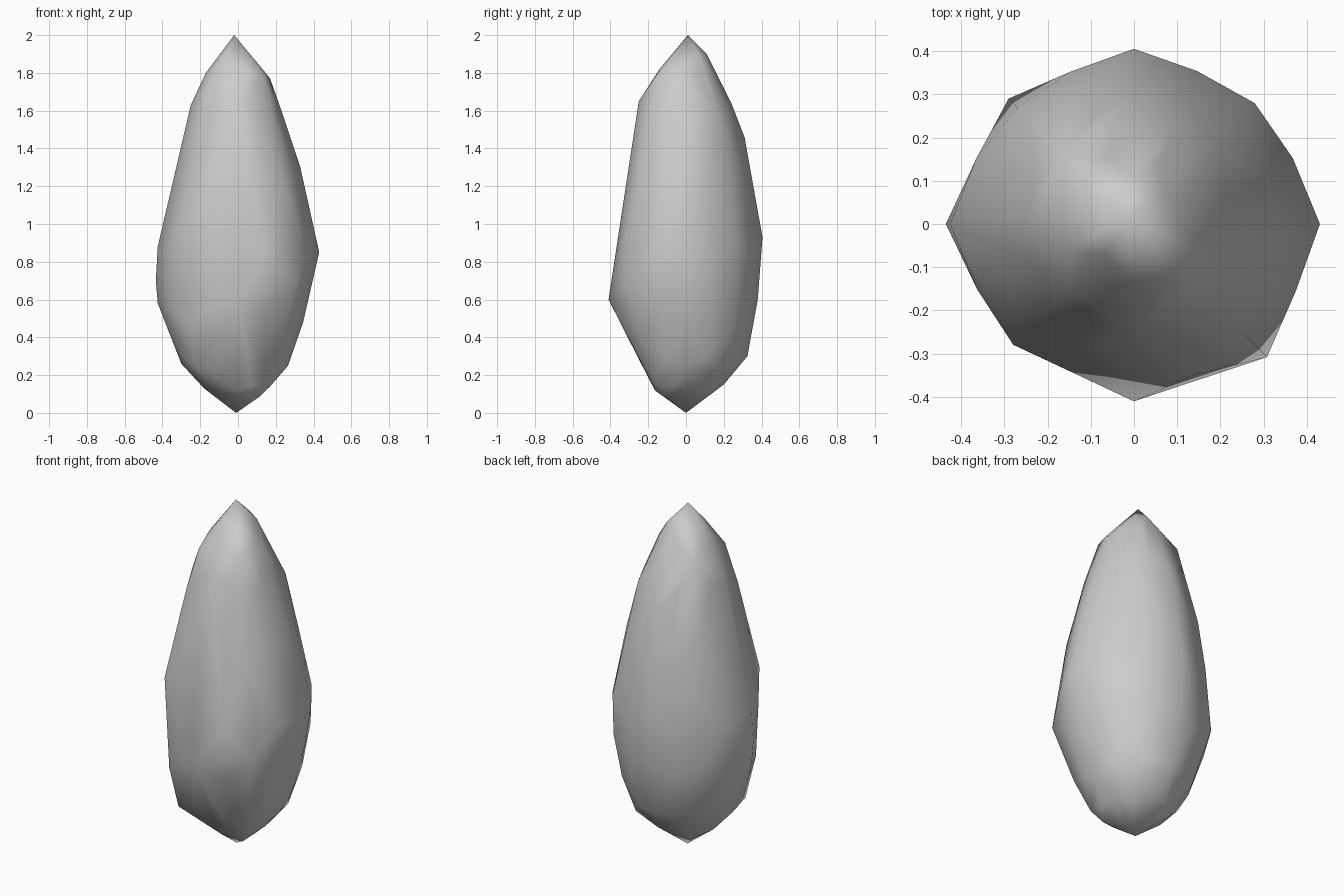
import bpy, bmesh, math

if "Cube" in bpy.data.objects:
    bpy.data.objects.remove(bpy.data.objects["Cube"])

# Facet ridges: (radius, height) breakpoints for 8 compass directions, from +x anticlockwise
RIDGES = [
    [(.17, .14), (.265, .25), (.345, .48), (.43, .85), (.33, 1.3), (.23, 1.6), (.17, 1.77)],          # right
    [(.15, .11), (.27, .21), (.345, .42), (.39, .67), (.395, .9), (.32, 1.26), (.255, 1.56), (.1, 1.89)],  # back right
    [(.2, .15), (.325, .3), (.38, .6), (.405, .93), (.345, 1.25), (.31, 1.46), (.24, 1.64), (.11, 1.9)],   # back
    [(.185, .11), (.31, .3), (.41, .62), (.38, 1.0), (.34, 1.29), (.23, 1.74)],                          # back left
    [(.18, .13), (.30, .26), (.425, .58), (.435, .7), (.425, .88), (.28, 1.4), (.25, 1.63), (.17, 1.8)],  # left
    [(.165, .12), (.32, .24), (.37, .47), (.395, 1.0), (.28, 1.5), (.21, 1.74), (.1, 1.89)],             # front left
    [(.165, .12), (.19, .2), (.30, .4), (.41, .6), (.345, 1.0), (.30, 1.3), (.25, 1.65), (.14, 1.82)],    # front
    [(.16, .085), (.23, .16), (.32, .35), (.435, .68), (.36, 1.18), (.265, 1.56), (.19, 1.79)],          # front right
]
TOP, BOTTOM = (-.02, .01, 2), (-.01, 0, 0)
STEP = math.tau / 8


def radius(ridge, z):
    pts = [(0, 0)] + ridge + [(0, 2)]
    for (r0, z0), (r1, z1) in zip(pts, pts[1:]):
        if z0 <= z <= z1:
            return r0 + (r1 - r0) * (z - z0) / (z1 - z0)
    return 0


def polar(r, angle, z):
    return (r * math.cos(angle), r * math.sin(angle), z)


bm = bmesh.new()
bm.verts.new(TOP)
bm.verts.new(BOTTOM)
for i, ridge in enumerate(RIDGES):
    for r, z in ridge:
        bm.verts.new(polar(r, i * STEP, z))
    # softer in-between ridges
    following = RIDGES[(i + 1) % 8]
    for z in (.14, .3, .55, .85, 1.25, 1.6, 1.8):
        r = (radius(ridge, z) + radius(following, z)) / 2 * .965
        bm.verts.new(polar(r, (i + .5) * STEP, z))

# Wrap the ridges in a faceted skin
hull = bmesh.ops.convex_hull(bm, input=bm.verts[:])
loose = {g for g in hull["geom_interior"] + hull["geom_unused"] if isinstance(g, bmesh.types.BMVert)}
bmesh.ops.delete(bm, geom=list(loose), context='VERTS')
bmesh.ops.recalc_face_normals(bm, faces=bm.faces[:])

mesh = bpy.data.meshes.new("crystal_stone")
bm.to_mesh(mesh)
bm.free()
stone = bpy.data.objects.new("crystal_stone", mesh)
bpy.context.collection.objects.link(stone)
bpy.context.view_layer.objects.active = stone
stone.select_set(True)
bpy.ops.object.shade_smooth_by_angle(angle=math.radians(50))
